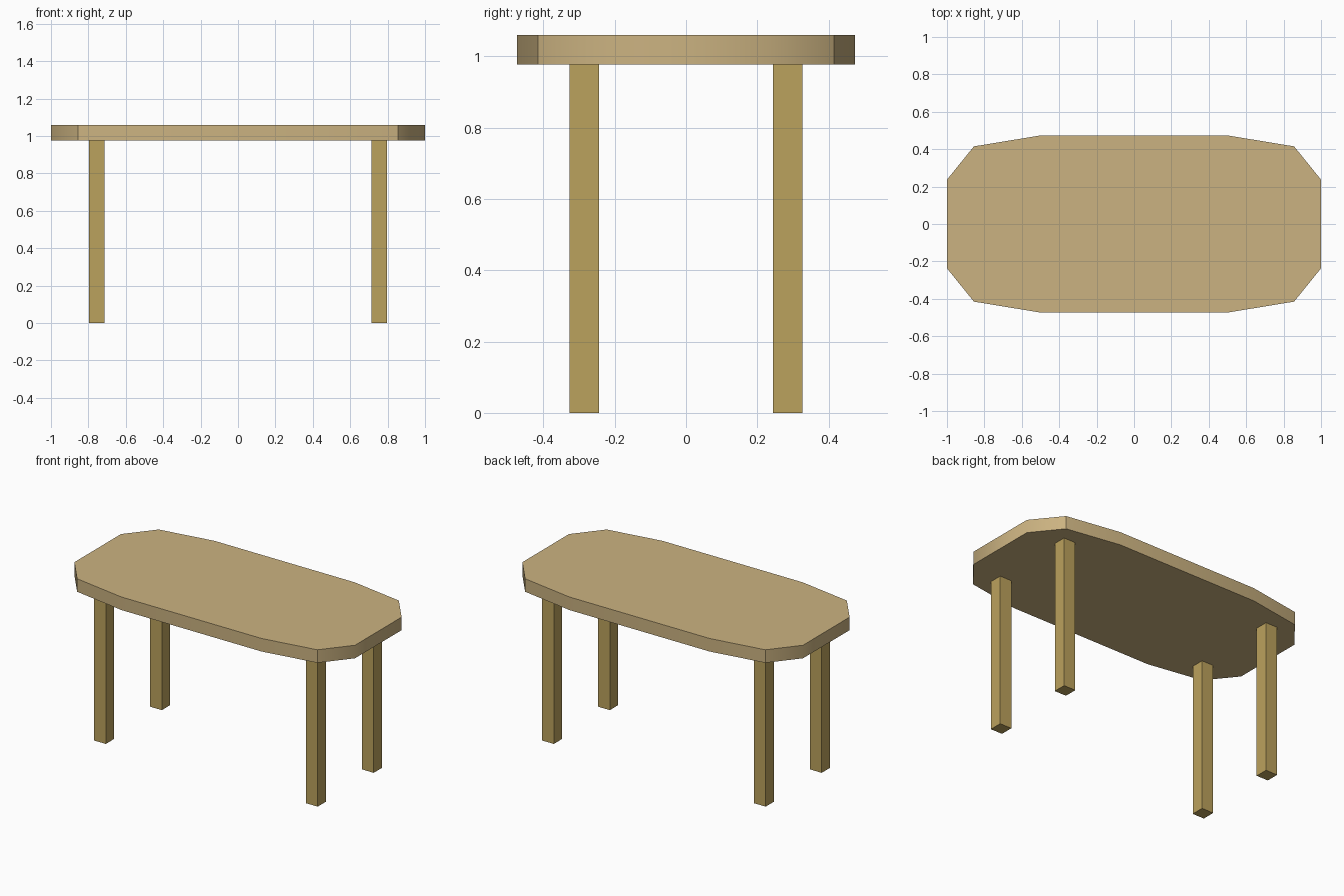
import bpy, bmesh, math

if "Cube" in bpy.data.objects:
    bpy.data.objects.remove(bpy.data.objects["Cube"])

def material(name, color):
    m = bpy.data.materials.new(name)
    m.diffuse_color = color
    m.use_nodes = True
    m.node_tree.nodes["Principled BSDF"].inputs["Base Color"].default_value = m.diffuse_color
    return m

top_wood = material("top wood", (0.60, 0.45, 0.22, 1))
leg_wood = material("leg wood", (0.50, 0.36, 0.11, 1))

TOP_Z, UNDER_Z = 1.06, 0.976
LEG = 0.083

# Table top: one corner of the outline, mirrored into a 12-sided slab
corner = [(1.0, 0.237), (0.856, 0.415), (0.5, 0.4735)]
half = corner + [(-x, y) for x, y in reversed(corner)]
outline = half + [(-x, -y) for x, y in half]

bm = bmesh.new()
face = bm.faces.new([bm.verts.new((x, y, UNDER_Z)) for x, y in outline])
ext = bmesh.ops.extrude_face_region(bm, geom=[face], use_keep_orig=True)
verts = [g for g in ext["geom"] if isinstance(g, bmesh.types.BMVert)]
bmesh.ops.translate(bm, verts=verts, vec=(0, 0, TOP_Z - UNDER_Z))
bmesh.ops.recalc_face_normals(bm, faces=bm.faces)
mesh = bpy.data.meshes.new("table_top")
bm.to_mesh(mesh)
bm.free()
top = bpy.data.objects.new("table_top", mesh)
bpy.context.collection.objects.link(top)
mesh.materials.append(top_wood)
bpy.context.view_layer.objects.active = top
top.select_set(True)
bpy.ops.object.shade_smooth_by_angle(angle=math.radians(40))

# Four square legs
for y, depth in ((-0.285, "front"), (0.285, "back")):
    for x, side in ((-0.755, "left"), (0.755, "right")):
        bpy.ops.mesh.primitive_cube_add(size=1, location=(x, y, UNDER_Z / 2))
        leg = bpy.context.object
        leg.name = f"{depth}_{side}_leg"
        leg.scale = (LEG, LEG, UNDER_Z)
        leg.data.materials.append(leg_wood)
